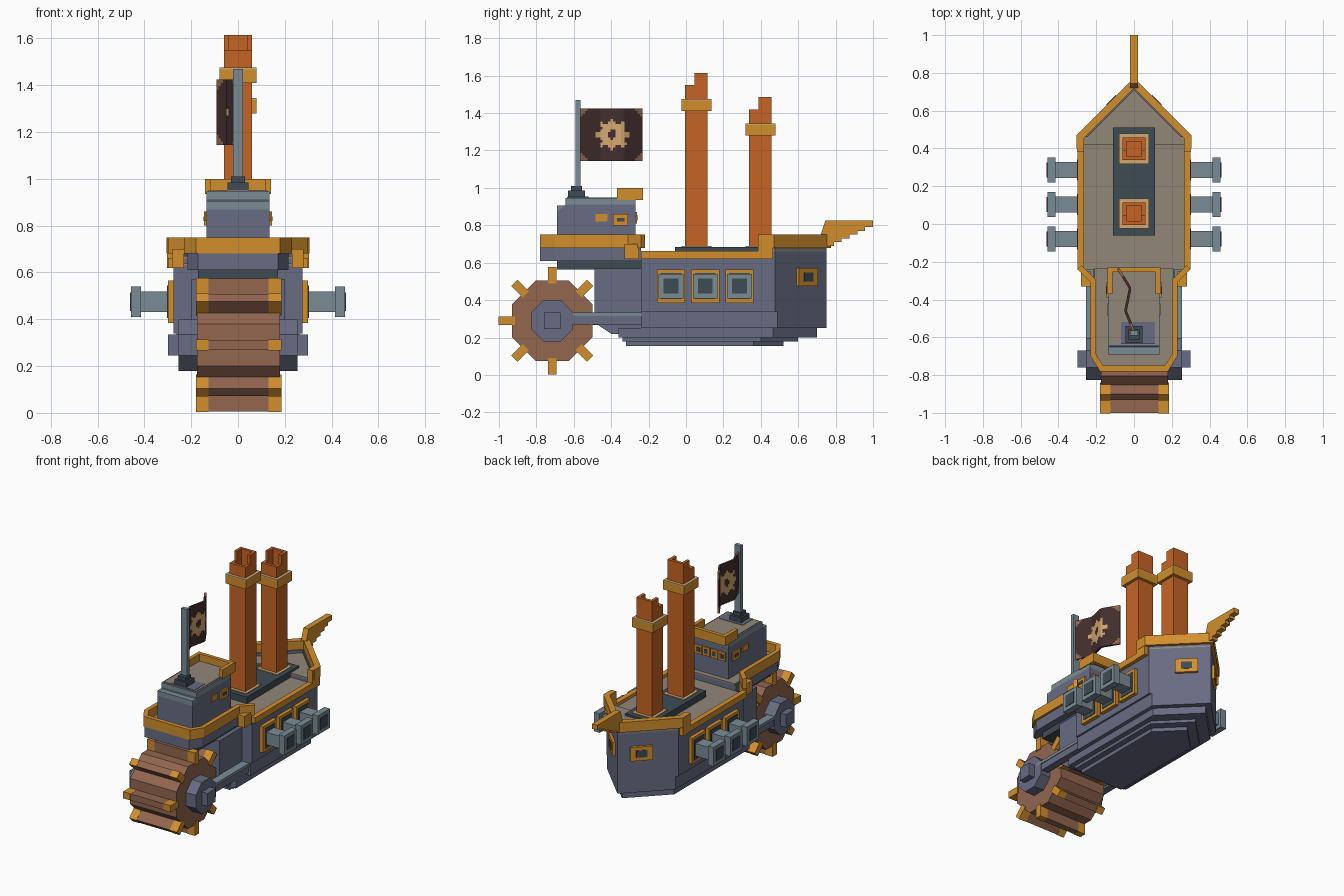
import bpy, bmesh, math
from mathutils import Vector, Matrix

cube = bpy.data.objects.get("Cube")
if cube:
    bpy.data.objects.remove(cube, do_unlink=True)


def material(name, *rgb):
    lin = [((c / 255 + 0.055) / 1.055) ** 2.4 for c in rgb] + [1]
    m = bpy.data.materials.new(name)
    m.use_nodes = True
    m.diffuse_color = lin
    m.node_tree.nodes["Principled BSDF"].inputs["Base Color"].default_value = lin
    return m


gold = material("gold trim", 210, 143, 45)
rust = material("rusty orange", 198, 100, 36)
steel = material("hull steel blue", 104, 108, 130)
grey = material("light iron grey", 122, 140, 149)
slate = material("dark slate", 62, 75, 84)
planks = material("weathered deck", 146, 135, 121)
wood = material("wheel wood", 146, 102, 79)
cloth = material("dark flag cloth", 66, 46, 45)
cream = material("pale tan", 212, 168, 112)


def finish(name, bm, *mats):
    bmesh.ops.recalc_face_normals(bm, faces=bm.faces)
    me = bpy.data.meshes.new(name)
    bm.to_mesh(me)
    bm.free()
    for m in mats:
        me.materials.append(m)
    ob = bpy.data.objects.new(name, me)
    bpy.context.collection.objects.link(ob)
    return ob


def box(name, x, y, z, mat, turn=None):
    """Box from (low, high) ranges; turn is an optional matrix."""
    bm = bmesh.new()
    bmesh.ops.create_cube(bm, size=1)
    for v in bm.verts:
        v.co = [r[0] + (c + 0.5) * (r[1] - r[0]) for c, r in zip(v.co, (x, y, z))]
    if turn:
        bm.transform(turn)
    return finish(name, bm, mat)


def prism(name, pts, lo, hi, mat, axis="z"):
    bm = bmesh.new()
    place = (lambda a, b: (a, b, lo)) if axis == "z" else (lambda a, b: (lo, a, b))
    face = bm.faces.new([bm.verts.new(place(*p)) for p in pts])
    new = bmesh.ops.extrude_face_region(bm, geom=[face])["geom"]
    step = Vector((0, 0, hi - lo) if axis == "z" else (hi - lo, 0, 0))
    bmesh.ops.translate(bm, vec=step, verts=[v for v in new if isinstance(v, bmesh.types.BMVert)])
    return finish(name, bm, mat)


def wall(name, path, t, lo, hi, mat):
    """Upright wall of thickness t to the left of an open path."""
    path = [Vector(p) for p in path]
    norm = [Vector((a.y - b.y, b.x - a.x)).normalized() for a, b in zip(path, path[1:])]
    inner = []
    for i, p in enumerate(path):
        n0, n1 = norm[max(i - 1, 0)], norm[min(i, len(norm) - 1)]
        inner.append(p + (n0 + n1) * t / (1 + n0.dot(n1)))
    return prism(name, path + inner[::-1], lo, hi, mat)


def bow_plan(w, stern, tip):
    return [(-w, stern), (w, stern), (w, tip - w), (0, tip), (-w, tip - w)]


def side(s, lo, hi):
    return tuple(sorted((s * lo, s * hi)))


# Hull in stepped layers: half width, stern, bow tip, bottom, top
layers = [(0.275, -0.24, 0.75, 0.34, 0.63), (0.262, -0.24, 0.75, 0.25, 0.34),
          (0.235, -0.36, 0.70, 0.20, 0.25), (0.20, -0.34, 0.60, 0.18, 0.20),
          (0.16, -0.32, 0.52, 0.155, 0.18)]
for i, (w, stern, tip, lo, hi) in enumerate(layers):
    prism(f"hull_layer_{i}", bow_plan(w, stern, tip), lo, hi, steel)
prism("stern_keel", [(-0.49, 0.28), (-0.40, 0.22), (-0.2, 0.22), (-0.2, 0.57), (-0.49, 0.57)],
      -0.2, 0.2, steel, "x")
prism("main_deck", bow_plan(0.272, -0.24, 0.74), 0.63, 0.64, planks)
prism("bow_block", [(-0.275, 0.42), (0.275, 0.42), (0.275, 0.475), (0, 0.75), (-0.275, 0.475)],
      0.63, 0.66, steel)
prism("bow_deck", [(-0.275, 0.42), (0.275, 0.42), (0.275, 0.475), (0, 0.75), (-0.275, 0.475)],
      0.66, 0.67, planks)
wall("bow_bulwark", [(0.275, 0.46), (0.275, 0.475), (0, 0.75), (-0.275, 0.475), (-0.275, 0.46)],
     0.03, 0.66, 0.69, steel)

# Gold rails
wall("bow_rail", [(0.305, 0.4), (0.305, 0.47), (0, 0.775), (-0.305, 0.47), (-0.305, 0.4)],
     0.04, 0.68, 0.75, gold)
for s, label in ((1, "left"), (-1, "right")):
    box(f"{label}_hull_rail", side(s, 0.265, 0.3), (-0.24, 0.42), (0.62, 0.662), gold)
    box(f"{label}_rail_post", side(s, 0.265, 0.303), (0.385, 0.465), (0.62, 0.75), gold)
    box(f"{label}_rail_step", side(s, 0.23, 0.28), (-0.33, -0.25), (0.62, 0.70), gold)
half = [(0.18, -0.78), (0.23, -0.70), (0.23, -0.31), (0.30, -0.24)]
wall("stern_rail", [(-x, y) for x, y in half[::-1]] + half, 0.03, 0.68, 0.75, gold)

# Bowsprit with a stepped underside
steps = [(0.72, 0.69)]
for i in range(5):
    y, z = 0.79 + 0.042 * i, 0.69 + 0.02 * i
    steps += [(y, z), (y, z + 0.02)]
prism("bowsprit", steps + [(1.0, 0.79), (1.0, 0.825), (0.745, 0.825), (0.72, 0.75)],
      -0.02, 0.02, gold, "x")

# Raised stern
stern = [(-0.17, -0.78), (0.17, -0.78), (0.215, -0.70), (0.215, -0.24), (-0.215, -0.24), (-0.215, -0.70)]
prism("stern_body", stern, 0.61, 0.68, steel)
prism("stern_deck", [(x * 0.97, y + 0.005) for x, y in stern], 0.68, 0.69, planks)
box("stern_underside", (-0.17, 0.17), (-0.69, -0.24), (0.565, 0.61), slate)

# Cabin
prism("cabin", [(-0.69, 0.68), (-0.27, 0.68), (-0.27, 0.91), (-0.645, 0.91), (-0.69, 0.87)],
      -0.135, 0.135, steel, "x")
box("cabin_roof", (-0.135, 0.135), (-0.645, -0.27), (0.91, 0.945), grey)
box("cabin_rear_ledge", (-0.135, 0.135), (-0.69, -0.645), (0.86, 0.905), grey)
box("roof_deck", (-0.125, 0.125), (-0.635, -0.25), (0.945, 0.95), planks)
wall("roof_rail", [(0.14, -0.37), (0.14, -0.23), (-0.14, -0.23), (-0.14, -0.37)], 0.025, 0.935, 1.0, gold)
for i in range(4):
    x = -0.09 + 0.06 * i
    box(f"cabin_window_{i}", (x - 0.027, x + 0.027), (-0.28, -0.262), (0.81, 0.87), gold)
    box(f"cabin_glass_{i}", (x - 0.013, x + 0.013), (-0.265, -0.259), (0.825, 0.855), slate)
for s, label in ((1, "left"), (-1, "right")):
    box(f"{label}_cabin_plate", side(s, 0.13, 0.141), (-0.485, -0.42), (0.82, 0.86), gold)
    box(f"{label}_cabin_window", side(s, 0.13, 0.145), (-0.39, -0.31), (0.80, 0.86), gold)
    box(f"{label}_cabin_glass", side(s, 0.14, 0.148), (-0.37, -0.33), (0.82, 0.84), slate)

# Flag pole and folded flag
box("roof_patch", (-0.07, 0.11), (-0.634, -0.52), (0.945, 0.953), steel)
box("pole_base", (-0.045, 0.045), (-0.63, -0.54), (0.95, 0.985), slate)
box("pole_collar", (-0.03, 0.03), (-0.615, -0.555), (0.985, 1.01), slate)
box("flag_pole", (-0.022, 0.022), (-0.59, -0.565), (0.98, 1.47), grey)
folds = [(-0.57, 0.0), (-0.46, -0.045), (-0.34, -0.02), (-0.235, -0.085)]


def fold_x(y):
    for (y0, x0), (y1, x1) in zip(folds, folds[1:]):
        if y <= y1 + 1e-6:
            return x0 + (x1 - x0) * (y - y0) / (y1 - y0)
    return folds[-1][1]


cols, rows, cell = 24, 20, 0.01396
bm = bmesh.new()
grid = [[bm.verts.new((fold_x(-0.57 + i * cell), -0.57 + i * cell, 1.145 + j * cell))
         for j in range(rows + 1)] for i in range(cols + 1)]
for i in range(cols):
    for j in range(rows):
        f = bm.faces.new((grid[i][j], grid[i + 1][j], grid[i + 1][j + 1], grid[i][j + 1]))
        c = f.calc_center_median()
        dy, dz = c.y + 0.395, c.z - 1.285
        r, a = math.hypot(dy, dz), math.atan2(dz, dy)
        # Gear emblem with an open middle, worn cloth corners
        if 0.025 < r < 0.066 or (r <= 0.09 and r > 0.06 and math.cos(8 * a) > 0.2):
            f.material_index = 1
        elif min(i, cols - 1 - i) + min(j, rows - 1 - j) < 3:
            f.material_index = 2
flag = finish("flag", bm, cloth, cream, wood)
thick = flag.modifiers.new("thickness", "SOLIDIFY")
thick.thickness, thick.offset = 0.014, 0

# Smokestacks on their plinth
box("stack_plinth", (-0.11, 0.11), (-0.06, 0.51), (0.63, 0.685), slate)
for name, y, z in (("rear_stack", 0.055, 1.475), ("front_stack", 0.398, 1.345)):
    r, n = 0.06, 0.08
    box(name, (-r, r), (y - r, y + r), (0.66, z + 0.01), rust)
    box(name + "_collar", (-n, n), (y - n, y + n), (z - 0.065, z - 0.008), gold)
    box(name + "_collar_top", (-n, n), (y - n, y + n), (z - 0.008, z), cream)
    box(name + "_foot", (-n, n), (y - n, y + n), (0.68, 0.689), cream)
    for part, d, rise in (("low", -1, 0.075), ("high", 1, 0.14)):
        path = [(d * r, y - 0.01), (d * r, y + d * r), (-d * r, y + d * r), (-d * r, y - 0.01)]
        wall(f"{name}_{part}_rim", path, 0.02, z, z + rise, rust)

# Cannons, gun ports and bow portholes
for s, label in ((1, "left"), (-1, "right")):
    for i in range(3):
        y, z, tag = -0.08 + 0.183 * i, 0.475, f"{label}_{i}"
        for name, x, h, k, mat in (("port_frame", (0.27, 0.30), 0.075, 0.09, gold),
                                   ("port_hole", (0.295, 0.303), 0.055, 0.07, slate),
                                   ("cannon_barrel", (0.28, 0.42), 0.043, 0.043, grey),
                                   ("cannon_muzzle", (0.415, 0.458), 0.066, 0.066, grey),
                                   ("cannon_bore", (0.455, 0.462), 0.04, 0.04, slate)):
            box(f"{name}_{tag}", side(s, *x), (y - h, y + h), (z - k, z + k), mat)
    turn = Matrix.Translation((s * 0.107, 0.643, 0.523)) @ Matrix.Rotation(s * -math.pi / 4, 4, "Z")
    box(f"{label}_porthole", (-0.072, 0.072), (-0.02, 0.018), (-0.048, 0.048), gold, turn)
    box(f"{label}_porthole_glass", (-0.035, 0.035), (0.015, 0.021), (-0.024, 0.024), slate, turn)

# Paddle wheel
axle = Vector((0, -0.715, 0.29))


def octagon(apothem):
    r = apothem / math.cos(math.pi / 8)
    return [(axle.y + r * math.cos((k + 0.5) * math.pi / 4),
             axle.z + r * math.sin((k + 0.5) * math.pi / 4)) for k in range(8)]


prism("wheel_drum", octagon(0.215), -0.175, 0.18, wood, "x")
for k in range(8):
    turn = Matrix.Translation(axle) @ Matrix.Rotation(k * math.pi / 4, 4, "X")
    box(f"paddle_{k}", (-0.13, 0.135), (-0.022, 0.022), (0.2, 0.285), wood, turn)
    box(f"paddle_right_tip_{k}", (-0.18, -0.125), (-0.023, 0.023), (0.2, 0.287), gold, turn)
    box(f"paddle_left_tip_{k}", (0.13, 0.186), (-0.023, 0.023), (0.2, 0.287), gold, turn)
for s, label in ((1, "left"), (-1, "right")):
    prism(f"{label}_hub", octagon(0.11), s * 0.17, s * 0.255, steel, "x")
    box(f"{label}_hub_cap", side(s, 0.25, 0.298), (-0.76, -0.67), (0.245, 0.335), steel)
    box(f"{label}_wheel_arm", side(s, 0.2, 0.25), (-0.65, -0.22), (0.27, 0.315), steel)
    box(f"{label}_arm_cover", side(s, 0.2, 0.255), (-0.65, -0.24), (0.315, 0.335), grey)
